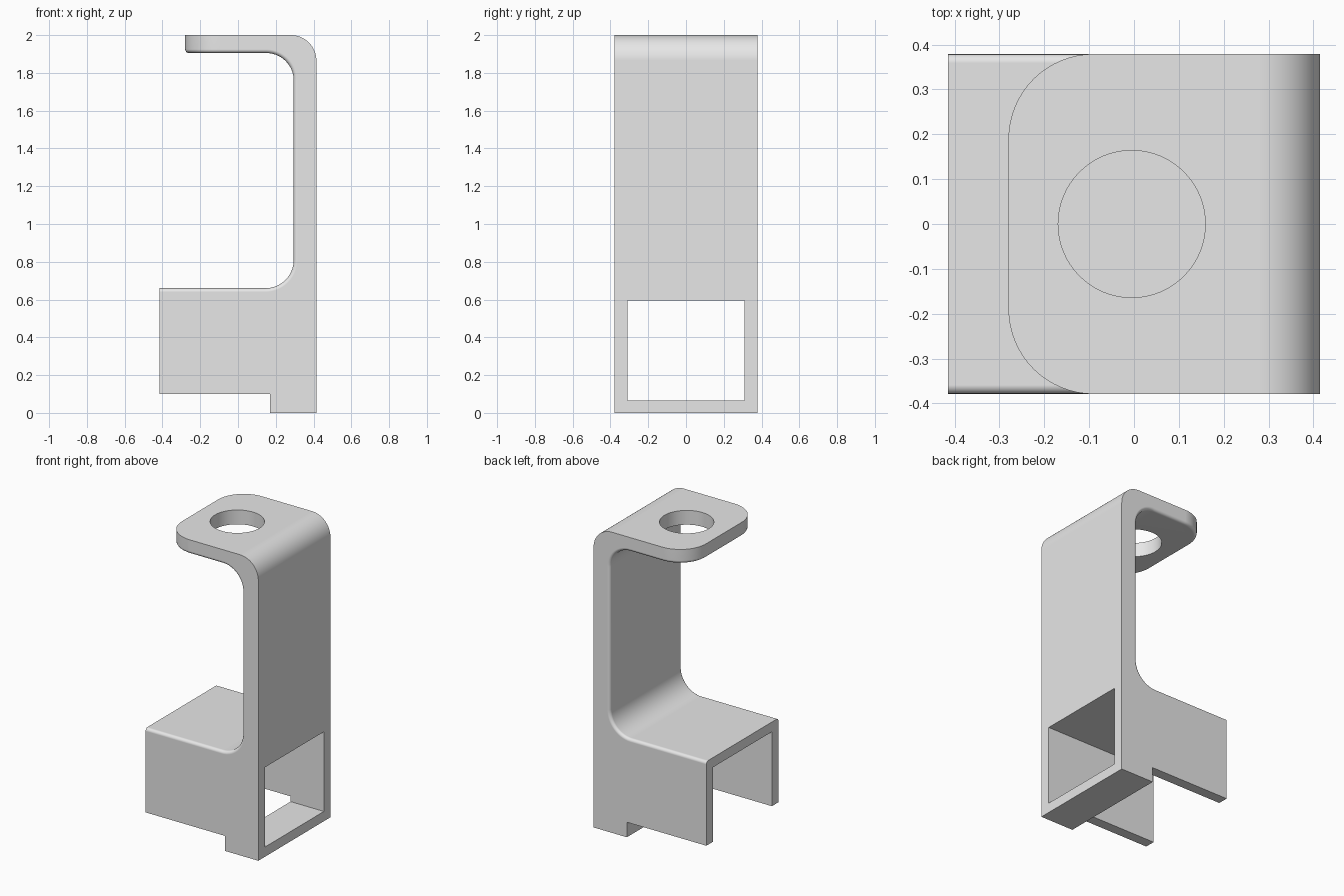
import bpy
import bmesh
from math import cos, sin, radians

HALF_W = 0.379      # half the bracket depth along y
FILLET = 0.02       # soft edge along the inner contour

cube = bpy.data.objects.get("Cube")
if cube:
    bpy.data.objects.remove(cube, do_unlink=True)

grey = bpy.data.materials.new("light grey")
grey.use_nodes = True
grey.diffuse_color = (0.8, 0.8, 0.8, 1)
grey.node_tree.nodes["Principled BSDF"].inputs["Base Color"].default_value = grey.diffuse_color


def arc(cx, cz, r, start, end, steps=14):
    angles = [radians(start + (end - start) * i / steps) for i in range(steps + 1)]
    return [(cx + r * cos(a), cz + r * sin(a)) for a in angles]


def cut(target, cutter):
    mod = target.modifiers.new("cut", "BOOLEAN")
    mod.operation = "DIFFERENCE"
    mod.solver = "EXACT"
    mod.object = cutter
    cutter.hide_render = True
    bpy.context.view_layer.objects.active = target
    bpy.ops.object.modifier_apply(modifier=mod.name)
    bpy.data.objects.remove(cutter, do_unlink=True)


# Side contour: foot, column, bent top tab, base block
profile = [(0.17, 0), (0.415, 0)]
profile += arc(0.28, 1.865, 0.135, 0, 90)
profile += [(-0.28, 2.0), (-0.28, 1.905)]
profile += arc(0.15, 1.76, 0.145, 90, 0)
profile += arc(0.145, 0.81, 0.15, 0, -90)
profile += [(-0.415, 0.66), (-0.415, 0.1), (0.17, 0.1)]

bm = bmesh.new()
side = bm.faces.new([bm.verts.new((x, -HALF_W, z)) for x, z in profile])
grown = bmesh.ops.extrude_face_region(bm, geom=[side])["geom"]
bmesh.ops.translate(bm, vec=(0, 2 * HALF_W, 0),
                    verts=[g for g in grown if isinstance(g, bmesh.types.BMVert)])
bmesh.ops.recalc_face_normals(bm, faces=bm.faces)

# Round the two free corners of the tab
corners = [e for e in bm.edges
           if all(abs(v.co.x + 0.28) < 0.001 and v.co.z > 1.8 for v in e.verts)
           and abs(e.verts[0].co.z - e.verts[1].co.z) > 0.05]
bmesh.ops.bevel(bm, geom=corners, offset=0.19, offset_type="OFFSET",
                segments=16, profile=0.5, affect="EDGES")
bm.normal_update()


# Soften the rim of the inner contour
def is_inner(face):
    c = face.calc_center_median()
    return abs(face.normal.y) < 0.01 and -0.27 < c.x < 0.3 and 0.65 < c.z < 1.91


rim = [e for e in bm.edges
       if sum(is_inner(f) for f in e.link_faces) == 1
       and not all(v.co.x < -0.41 for v in e.verts)]
bmesh.ops.bevel(bm, geom=rim, offset=FILLET, offset_type="OFFSET",
                segments=4, profile=0.5, affect="EDGES", clamp_overlap=True)
bmesh.ops.recalc_face_normals(bm, faces=bm.faces)

mesh = bpy.data.meshes.new("bracket")
bm.to_mesh(mesh)
bm.free()
bracket = bpy.data.objects.new("bracket", mesh)
bpy.context.collection.objects.link(bracket)
mesh.materials.append(grey)

# Rectangular tunnel through the base
bpy.ops.mesh.primitive_cube_add(size=1, location=(0, 0, 0.33))
tunnel = bpy.context.object
tunnel.name = "tunnel_cutter"
tunnel.scale = (2, 0.62, 0.53)
cut(bracket, tunnel)

# Round hole through the tab
bpy.ops.mesh.primitive_cylinder_add(vertices=64, radius=0.164, depth=0.4,
                                    location=(-0.005, 0, 1.95))
hole = bpy.context.object
hole.name = "hole_cutter"
cut(bracket, hole)

# Smooth bends, crisp edges
bpy.ops.object.select_all(action="DESELECT")
bracket.select_set(True)
bpy.context.view_layer.objects.active = bracket
bpy.ops.object.shade_smooth_by_angle(angle=radians(30))
weighted = bracket.modifiers.new("flat_faces", "WEIGHTED_NORMAL")
weighted.keep_sharp = True
